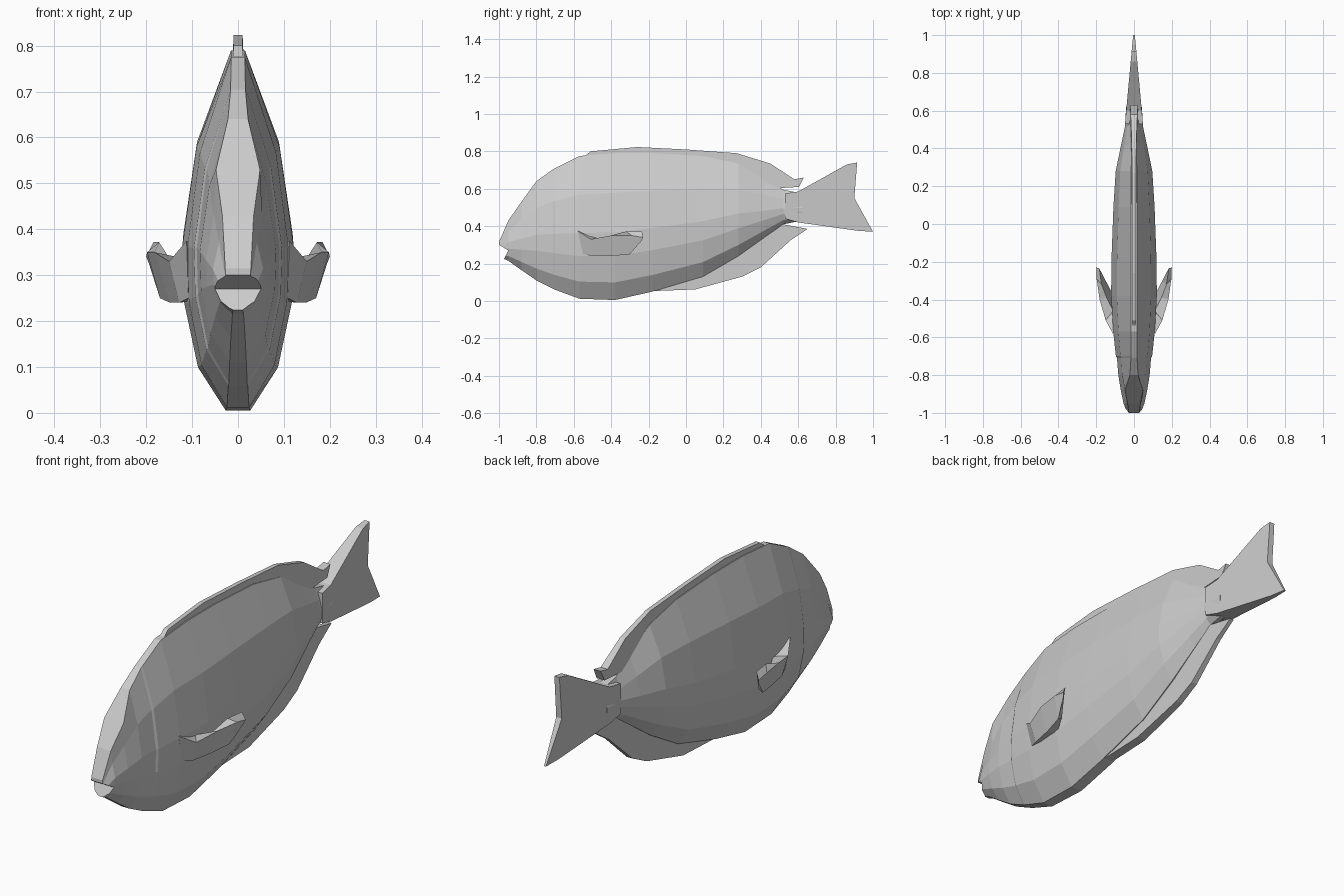
import bpy, bmesh

grey = bpy.data.materials.new("fish grey")
grey.diffuse_color = (0.6, 0.6, 0.6, 1)


def make(name, bm):
    bmesh.ops.recalc_face_normals(bm, faces=bm.faces)
    me = bpy.data.meshes.new(name)
    bm.to_mesh(me)
    bm.free()
    me.materials.append(grey)
    ob = bpy.data.objects.new(name, me)
    bpy.context.collection.objects.link(ob)
    return ob


def loft(name, rings):
    """Skin closed rings of 3D points and cap both ends."""
    bm = bmesh.new()
    rows = [[bm.verts.new(p) for p in r] for r in rings]
    n = len(rows[0])
    for a, b in zip(rows, rows[1:]):
        for i in range(n):
            j = (i + 1) % n
            bm.faces.new((a[i], a[j], b[j], b[i]))
    bm.faces.new(rows[0])
    bm.faces.new(rows[-1])
    return make(name, bm)


def plate(name, outline, half):
    """Symmetric plate from a (y, z) outline; half(y, z) gives half thickness."""
    return loft(name, [[(s * half(y, z), y, z) for y, z in outline] for s in (-1, 1)])


# Body stations: y, bottom z, top z, half width, half width of the back ridge
stations = [
    (-1.00, 0.235, 0.315, 0.036, 0.028),
    (-0.95, 0.215, 0.43, 0.055, 0.034),
    (-0.88, 0.165, 0.53, 0.070, 0.048),
    (-0.80, 0.11, 0.64, 0.083, 0.022),
    (-0.71, 0.065, 0.705, 0.090, 0.016),
    (-0.70, 0.06, 0.71, 0.096, 0.016),
    (-0.57, 0.012, 0.775, 0.110, 0.015),
    (-0.38, 0.005, 0.79, 0.121, 0.015),
    (-0.18, 0.05, 0.79, 0.119, 0.015),
    (0.09, 0.13, 0.775, 0.109, 0.015),
    (0.28, 0.24, 0.735, 0.097, 0.015),
    (0.42, 0.34, 0.65, 0.068, 0.015),
    (0.52, 0.41, 0.595, 0.047, 0.018),
    (0.62, 0.43, 0.575, 0.042, 0.020),
]
# Cross section from belly to back: height fraction, width fraction
section = [(0, 0.22), (0.12, 0.72), (0.3, 0.97), (0.46, 1), (0.73, 0.75)]
rings = []
for y, lo, hi, w, ridge in stations:
    side = [(w * f, y, lo + (hi - lo) * t) for t, f in section] + [(ridge, y, hi)]
    rings.append(side + [(-x, yy, z) for x, yy, z in reversed(side)])
body = loft("body", rings)

# Mouth notch
cutter = plate("mouth_cutter", [(-0.95, 0.27), (-1.03, 0.318), (-1.03, 0.2), (-0.975, 0.222)],
               lambda y, z: 0.15)
cutter.hide_render = True
cutter.hide_set(True)
cut = body.modifiers.new("mouth", 'BOOLEAN')
cut.operation = 'DIFFERENCE'
cut.solver = 'EXACT'
cut.object = cutter

# Dorsal fin along the back
plate("dorsal_fin", [(-0.56, 0.76), (-0.51, 0.80), (-0.26, 0.823), (0.0, 0.81), (0.27, 0.79),
                     (0.45, 0.735), (0.58, 0.65), (0.63, 0.66), (0.605, 0.61), (0.45, 0.60),
                     (0.28, 0.68), (0.0, 0.74)],
      lambda y, z: 0.010 + max(0, 0.78 - z) * 0.06)

# Anal fin under the rear belly
plate("anal_fin", [(-0.20, 0.052), (0.05, 0.062), (0.30, 0.13), (0.40, 0.18), (0.56, 0.325),
                   (0.65, 0.385), (0.52, 0.41), (0.42, 0.40), (0.25, 0.29), (0.0, 0.16)],
      lambda y, z: 0.022 - 0.02 * max(0, y))

# Tail fin, tapering to a thin rear edge
plate("tail_fin", [(0.53, 0.575), (0.60, 0.585), (0.86, 0.73), (0.915, 0.74), (0.90, 0.55),
                   (1.0, 0.37), (0.92, 0.375), (0.60, 0.42), (0.53, 0.44)],
      lambda y, z: 0.046 - 0.092 * (y - 0.55))

# Pectoral fins: cupped paddles sweeping out and back
fin = [
    [(0.112, -0.58, 0.375), (0.108, -0.55, 0.25), (0.08, -0.52, 0.25), (0.08, -0.52, 0.36)],
    [(0.150, -0.51, 0.33), (0.128, -0.50, 0.24), (0.09, -0.46, 0.245), (0.11, -0.46, 0.335)],
    [(0.182, -0.40, 0.35), (0.148, -0.40, 0.24), (0.108, -0.38, 0.245), (0.145, -0.39, 0.33)],
    [(0.198, -0.29, 0.35), (0.170, -0.30, 0.25), (0.150, -0.30, 0.26), (0.172, -0.32, 0.372)],
    [(0.200, -0.23, 0.34), (0.194, -0.235, 0.325), (0.176, -0.25, 0.36), (0.184, -0.235, 0.372)],
]
for side, s in (("right", 1), ("left", -1)):
    loft("pectoral_fin_" + side, [[(s * x, y, z) for x, y, z in r] for r in fin])
